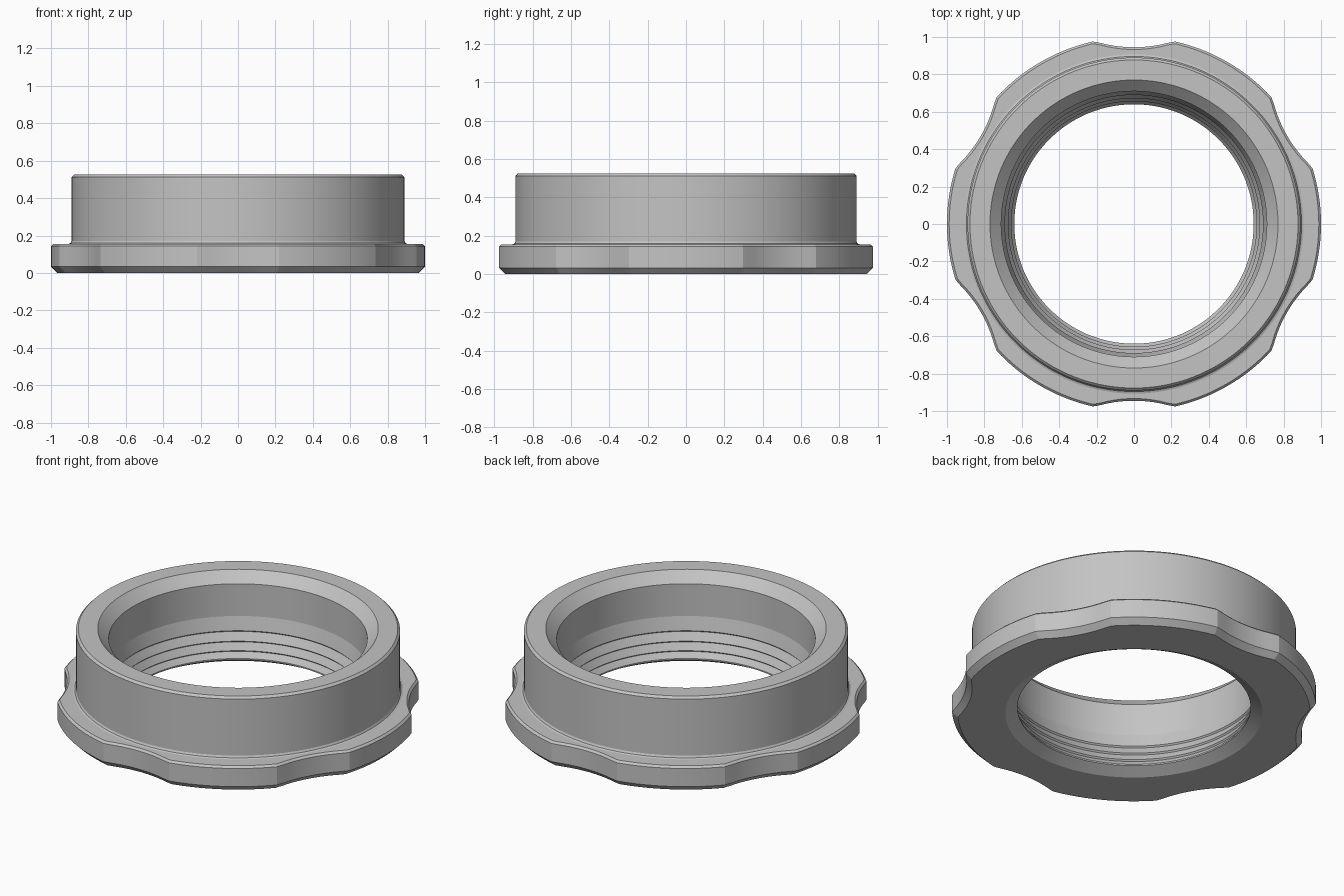
import bpy, bmesh, math

cube = bpy.data.objects.get("Cube")
if cube:
    bpy.data.objects.remove(cube)

grey = bpy.data.materials.new("plain grey")
grey.use_nodes = True
colour = (0.55, 0.55, 0.55, 1)
grey.diffuse_color = colour
grey.node_tree.nodes["Principled BSDF"].inputs["Base Color"].default_value = colour

SECTORS = 6
HALF = math.radians(12.7)              # half angle of one scallop
SCALLOP_R, SCALLOP_D = 0.71, 1.655     # scallop arc radius and centre distance
LOBE_STEPS, SCALLOP_STEPS = 16, 12


def outline():
    """Angles round the ring with the flange radius at each."""
    points = []
    sector = math.tau / SECTORS
    lobe = sector - 2 * HALF
    for k in range(SECTORS):
        start = k * sector - lobe / 2
        for i in range(LOBE_STEPS):
            points.append((start + lobe * i / LOBE_STEPS, 1.0))
        for i in range(SCALLOP_STEPS):
            phi = HALF * (2 * i / SCALLOP_STEPS - 1)
            r = SCALLOP_D * math.cos(phi) - math.sqrt(
                SCALLOP_R ** 2 - (SCALLOP_D * math.sin(phi)) ** 2)
            points.append((start + lobe + HALF + phi, min(r, 1.0)))
    return points


# Scalloped flange: (inset from outline, height)
flange = [(0.033, 0), (0, 0.033), (0, 0.143), (0.012, 0.155)]
# Fillet with the flange, then the plain outer wall and the top rim
wall = [(0.907, 0.155), (0.896, 0.159), (0.89, 0.17),
        (0.89, 0.512), (0.877, 0.525)]
# Lead-in chamfer and bore
bore = [(0.77, 0.525), (0.71, 0.465), (0.71, 0.27)]
# Tapered ridges with a small undercut below each crest
ridges = []
for r, z in [(0.69, 0.19), (0.672, 0.135), (0.656, 0.085)]:
    ridges += [(r, z), (r + 0.008, z - 0.008)]
# Throat and the flared bottom opening
throat = [(0.64, 0.045), (0.64, 0.037), (0.706, 0)]

bm = bmesh.new()
points = outline()
rings = []


def add_ring(radius, z):
    rings.append([bm.verts.new((radius(f) * math.cos(a), radius(f) * math.sin(a), z))
                  for a, f in points])


for inset, z in flange:
    add_ring(lambda f: f - inset, z)
for r, z in wall + bore + ridges + throat:
    add_ring(lambda f: r, z)

# Skin the rings into one closed loop
count = len(points)
for a, b in zip(rings, rings[1:] + rings[:1]):
    for i in range(count):
        j = (i + 1) % count
        bm.faces.new((a[i], a[j], b[j], b[i]))
bmesh.ops.recalc_face_normals(bm, faces=bm.faces)

mesh = bpy.data.meshes.new("scalloped_collar")
bm.to_mesh(mesh)
bm.free()
mesh.materials.append(grey)
collar = bpy.data.objects.new("scalloped_collar", mesh)
bpy.context.collection.objects.link(collar)

bpy.ops.object.select_all(action="DESELECT")
collar.select_set(True)
bpy.context.view_layer.objects.active = collar
bpy.ops.object.shade_smooth_by_angle(angle=math.radians(12))
